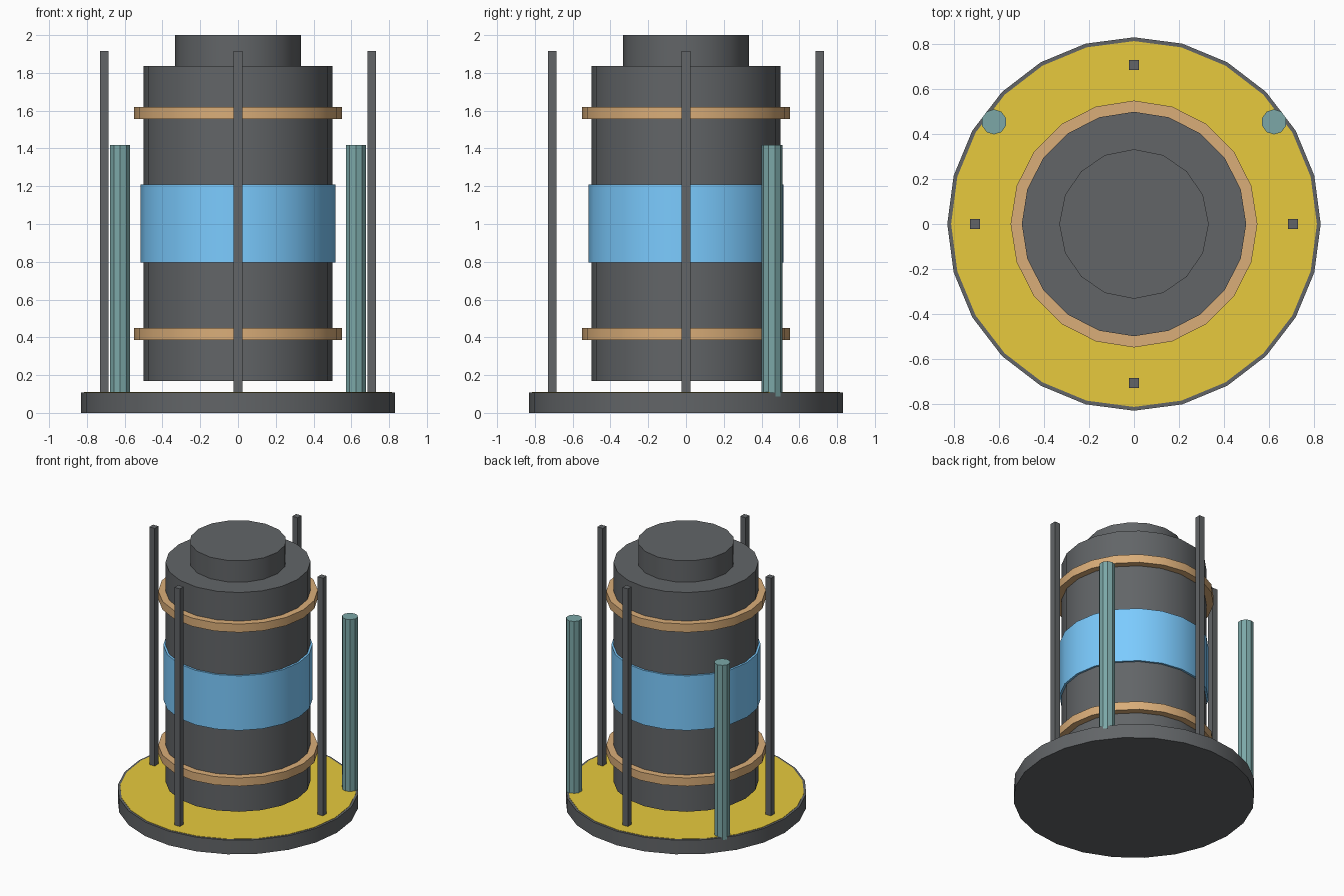
import bpy, bmesh
from math import sin, cos, pi, radians

if "Cube" in bpy.data.objects:
    bpy.data.objects.remove(bpy.data.objects["Cube"])


def colour(name, rgb):
    m = bpy.data.materials.new(name)
    m.diffuse_color = (*rgb, 1)
    m.use_nodes = True
    m.node_tree.nodes["Principled BSDF"].inputs["Base Color"].default_value = m.diffuse_color
    return m


dark = colour("dark_grey", (0.122, 0.13, 0.137))
yellow = colour("yellow", (0.80, 0.59, 0.047))
tan = colour("tan", (0.70, 0.42, 0.19))
blue = colour("blue", (0.20, 0.60, 1.0))
teal = colour("teal", (0.20, 0.39, 0.39))


def finish(name, bm, loc, mat, smooth=True):
    bmesh.ops.recalc_face_normals(bm, faces=bm.faces)
    me = bpy.data.meshes.new(name)
    bm.to_mesh(me)
    bm.free()
    ob = bpy.data.objects.new(name, me)
    ob.location = loc
    bpy.context.collection.objects.link(ob)
    me.materials.append(mat)
    if smooth:
        bpy.ops.object.select_all(action='DESELECT')
        ob.select_set(True)
        bpy.context.view_layer.objects.active = ob
        bpy.ops.object.shade_smooth_by_angle(angle=radians(30))
    return ob


def cylinder(name, r, z0, z1, sides, mat, x=0, y=0):
    bm = bmesh.new()
    bmesh.ops.create_cone(bm, cap_ends=True, segments=sides,
                          radius1=r, radius2=r, depth=z1 - z0)
    return finish(name, bm, (x, y, (z0 + z1) / 2), mat)


def ring(name, r_in, r_out, z0, z1, sides, mat):
    # rectangular profile swept around z
    bm = bmesh.new()
    profile = [(r_in, z0), (r_out, z0), (r_out, z1), (r_in, z1)]
    loops = [[bm.verts.new((r * cos(2 * pi * i / sides), r * sin(2 * pi * i / sides), z))
              for r, z in profile] for i in range(sides)]
    for i in range(sides):
        a, b = loops[i], loops[(i + 1) % sides]
        for k in range(4):
            n = (k + 1) % 4
            bm.faces.new((a[k], b[k], b[n], a[n]))
    return finish(name, bm, (0, 0, 0), mat)


def box(name, x, y, width, z0, z1, mat):
    bm = bmesh.new()
    bmesh.ops.create_cube(bm, size=1)
    bmesh.ops.scale(bm, vec=(width, width, z1 - z0), verts=bm.verts)
    return finish(name, bm, (x, y, (z0 + z1) / 2), mat, smooth=False)


# Base plate with yellow deck
cylinder("base_plate", 0.832, 0, 0.107, 24, dark)
cylinder("base_deck", 0.815, 0.095, 0.1095, 24, yellow)

# Main drum and top cap
cylinder("drum", 0.5, 0.17, 1.837, 20, dark)
cylinder("top_cap", 0.333, 1.80, 2.0, 16, dark)

# Bands around the drum
ring("lower_band", 0.49, 0.55, 0.387, 0.45, 20, tan)
ring("upper_band", 0.49, 0.55, 1.557, 1.62, 20, tan)
ring("middle_sleeve", 0.49, 0.515, 0.795, 1.21, 20, blue)

# Four upright posts
for i in range(4):
    a = i * pi / 2
    box(f"post_{i + 1}", 0.708 * cos(a), 0.708 * sin(a), 0.045, 0.09, 1.917, dark)

# Two rear pipes
for side, s in (("left", -1), ("right", 1)):
    cylinder(f"{side}_pipe", 0.056, 0.088, 1.417, 10, teal, s * 0.624, 0.455)
